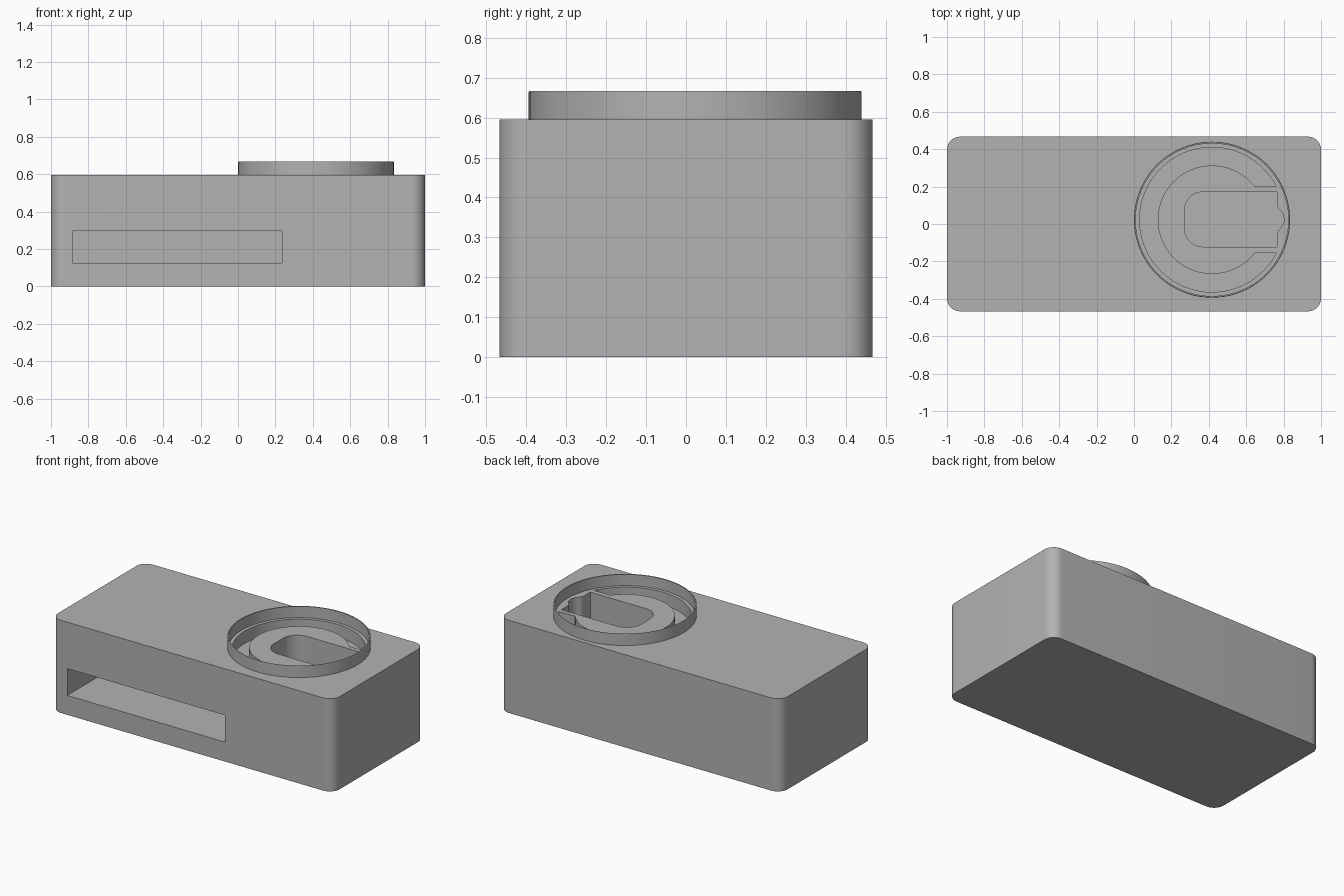
import bpy
import bmesh
from math import sin, cos, asin, radians, tau, pi

cube = bpy.data.objects.get("Cube")
if cube:
    bpy.data.objects.remove(cube, do_unlink=True)

# Single grey material
grey = bpy.data.materials.new("matte grey")
grey.use_nodes = True
color = (0.45, 0.45, 0.45, 1)
grey.diffuse_color = color
grey.node_tree.nodes["Principled BSDF"].inputs["Base Color"].default_value = color

TOP = 0.595
CX, CY = 0.417, 0.023


def arc(cx, cy, r, a0, a1, n):
    """Points along an arc, angles in radians."""
    return [(cx + r * cos(a0 + (a1 - a0) * i / n),
             cy + r * sin(a0 + (a1 - a0) * i / n)) for i in range(n + 1)]


def prism(name, outline, z0, z1):
    """Extrude a counter-clockwise outline between two heights."""
    bm = bmesh.new()
    base = bm.faces.new([bm.verts.new((x, y, z0)) for x, y in outline])
    top = bmesh.ops.extrude_face_region(bm, geom=[base], use_keep_orig=True)["geom"]
    bmesh.ops.translate(bm, vec=(0, 0, z1 - z0),
                        verts=[v for v in top if isinstance(v, bmesh.types.BMVert)])
    bmesh.ops.recalc_face_normals(bm, faces=bm.faces)
    return add_object(name, bm)


def add_object(name, bm):
    mesh = bpy.data.meshes.new(name)
    bm.to_mesh(mesh)
    bm.free()
    mesh.materials.append(grey)
    obj = bpy.data.objects.new(name, mesh)
    bpy.context.collection.objects.link(obj)
    return obj


def activate(obj):
    bpy.ops.object.select_all(action="DESELECT")
    obj.select_set(True)
    bpy.context.view_layer.objects.active = obj


def cut(obj, cutter):
    """Subtract the cutter and discard it."""
    cutter.hide_render = True
    mod = obj.modifiers.new("cut", "BOOLEAN")
    mod.operation, mod.solver, mod.object = "DIFFERENCE", "EXACT", cutter
    activate(obj)
    bpy.ops.object.modifier_apply(modifier=mod.name)
    bpy.data.objects.remove(cutter, do_unlink=True)


# Body: block with rounded upright corners
R, HX, HY = 0.07, 1.0, 0.467
outline = []
for k, (sx, sy) in enumerate([(1, 1), (-1, 1), (-1, -1), (1, -1)]):
    outline += arc(sx * (HX - R), sy * (HY - R), R, k * pi / 2, (k + 1) * pi / 2, 10)
body = prism("body", outline, 0, TOP)

# Long pocket opening in the front
cut(body, prism("front_pocket", [(-0.885, -0.6), (0.235, -0.6),
                                 (0.235, 0.38), (-0.885, 0.38)], 0.125, 0.297))

# C-shaped groove around the round pad
HALF, R_OUT, R_IN = 0.178, 0.387, 0.29
a_out, a_in = asin(HALF / R_OUT), asin(HALF / R_IN)
groove = (arc(CX, CY, R_OUT, a_out, tau - a_out, 72)
          + arc(CX, CY, R_IN, tau - a_in, a_in, 64))
cut(body, prism("groove", groove, TOP - 0.08, TOP + 0.1))

# Round-ended slot with a finger bump at its right end
slot = ([(0.765, -0.122), (0.765, -0.05)]
        + arc(0.732, CY + 0.002, 0.07, radians(-55), radians(55), 12)
        + [(0.765, 0.1), (0.765, 0.172)]
        + arc(0.37, 0.072, 0.1, pi / 2, pi, 10)
        + arc(0.37, -0.022, 0.1, pi, 1.5 * pi, 10))
cut(body, prism("slot", slot, TOP - 0.2, TOP + 0.1))

# Thin raised rim, a revolved wall section
bm = bmesh.new()
section = [(0.408, TOP - 0.004), (0.417, TOP - 0.004), (0.417, 0.664),
           (0.415, 0.667), (0.408, 0.667)]
verts = [bm.verts.new((r, 0, z)) for r, z in section]
edges = [bm.edges.new((verts[i], verts[i - 1])) for i in range(len(verts))]
bmesh.ops.spin(bm, geom=verts + edges, cent=(0, 0, 0), axis=(0, 0, 1),
               angle=tau, steps=96, use_merge=True)
bmesh.ops.remove_doubles(bm, verts=bm.verts, dist=0.0001)
bmesh.ops.translate(bm, vec=(CX, CY, 0), verts=bm.verts)
bmesh.ops.recalc_face_normals(bm, faces=bm.faces)
rim = add_object("raised_rim", bm)

for obj in (body, rim):
    activate(obj)
    bpy.ops.object.shade_smooth_by_angle(angle=radians(30))
